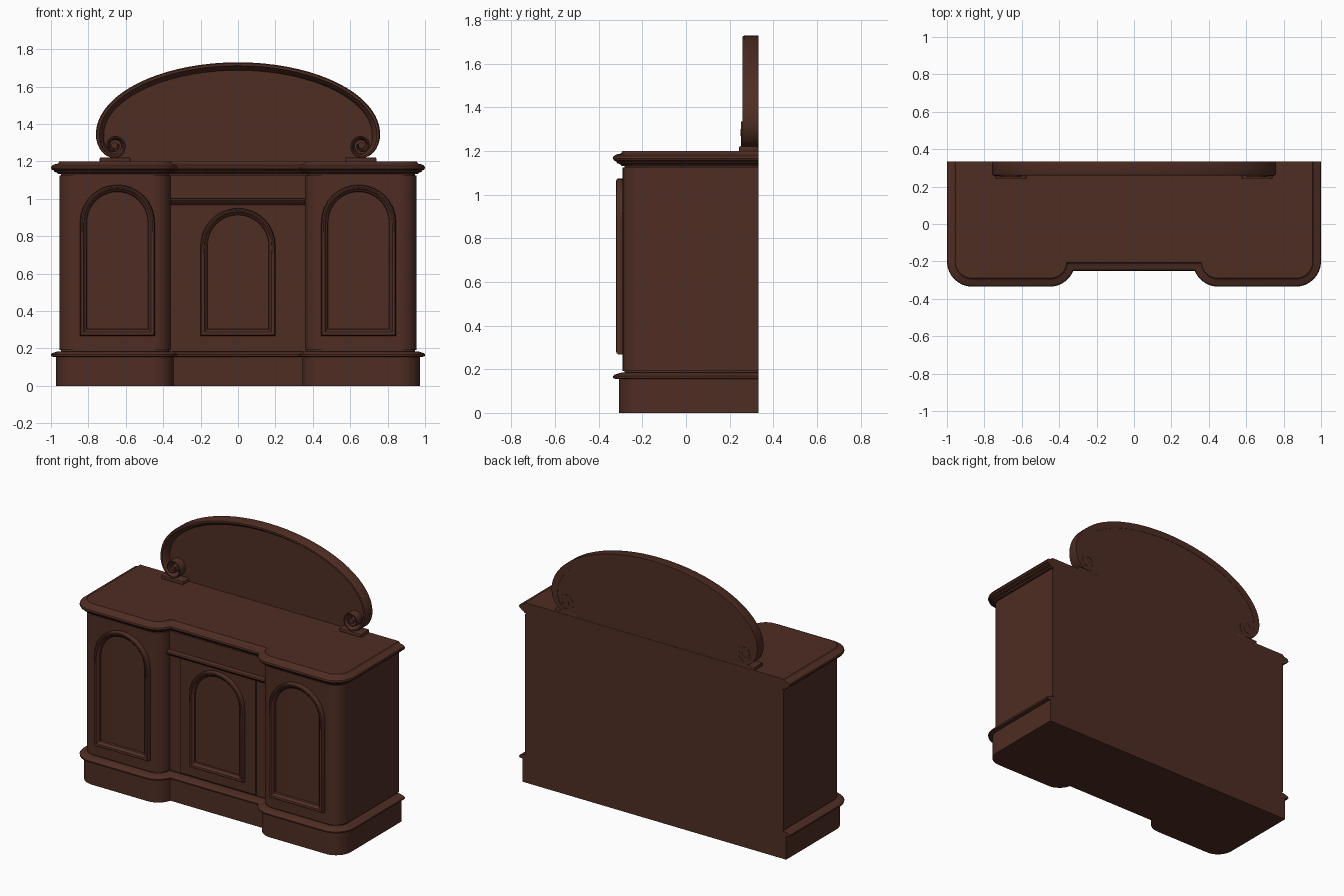
import bpy, bmesh, math
from mathutils import Vector

if "Cube" in bpy.data.objects:
    bpy.data.objects.remove(bpy.data.objects["Cube"])

wood = bpy.data.materials.new("dark mahogany")
wood.diffuse_color = (0.078, 0.026, 0.017, 1)
wood.use_nodes = True
wood.node_tree.nodes["Principled BSDF"].inputs["Base Color"].default_value = wood.diffuse_color
BACK = 0.333


def finish(name, bm, angle=35):
    bmesh.ops.recalc_face_normals(bm, faces=bm.faces)
    me = bpy.data.meshes.new(name)
    bm.to_mesh(me)
    bm.free()
    ob = bpy.data.objects.new(name, me)
    bpy.context.collection.objects.link(ob)
    me.materials.append(wood)
    bpy.ops.object.select_all(action='DESELECT')
    ob.select_set(True)
    bpy.context.view_layer.objects.active = ob
    bpy.ops.object.shade_smooth_by_angle(angle=math.radians(angle))
    return ob


def skin(name, rings, closed=False, angle=35):
    """Join equal-sized rings of points; cap the ends unless closed."""
    bm = bmesh.new()
    vs = [[bm.verts.new(p) for p in r] for r in rings]
    n = len(rings[0])
    for i in range(len(vs) if closed else len(vs) - 1):
        a, b = vs[i], vs[(i + 1) % len(vs)]
        for j in range(n):
            k = (j + 1) % n
            bm.faces.new((a[j], a[k], b[k], b[j]))
    if not closed:
        bm.faces.new(vs[0])
        bm.faces.new(vs[-1])
    return finish(name, bm, angle)


def plan(d, z):
    """Breakfront plan of the cabinet, grown outward by d."""
    r = 0.09 + d
    recess = -0.205 - d
    half = [(0.955 + d, BACK)]
    for i in range(9):                                  # outer rounded corner
        a = -math.pi / 2 * i / 8
        half.append((0.865 + r * math.cos(a), -0.2 + r * math.sin(a)))
    end = math.asin((recess + 0.2) / r)
    for i in range(9):                                  # inner rounded corner
        a = -math.pi / 2 + (math.pi / 2 + end) * i / 8
        half.append((0.45 - r * math.cos(a), -0.2 + r * math.sin(a)))
    full = half + [(-x, y) for x, y in reversed(half)]
    return [(x, y, z) for x, y in full]


def tiers(name, levels):
    return skin(name, [plan(d, z) for z, d in levels])


def sweep(name, path, profile, y0, closed, widths=None, depths=None, side=1):
    """Sweep (inward, forward) profile along an xz path with mitred corners."""
    rings, n = [], len(path)
    P = [Vector(p) for p in path]
    for i, p in enumerate(P):
        a = (p - P[i - 1]) if (closed or i > 0) else P[1] - p
        b = (P[(i + 1) % n] - p) if (closed or i < n - 1) else a
        a, b = a.normalized(), b.normalized()
        na, nb = Vector((-a.y, a.x)), Vector((-b.y, b.x))
        m = (na + nb).normalized()
        m *= side / max(0.5, m.dot(na))
        w = widths[i] if widths else 1
        f = depths[i] if depths else 1
        rings.append([(p.x + m.x * u * w, y0 - v * f, p.y + m.y * u * w)
                      for u, v in profile])
    return skin(name, rings, closed)


def box(name, x0, x1, y0, y1, z0, z1, bevel=0.0):
    bm = bmesh.new()
    bmesh.ops.create_cube(bm, size=1)
    for v in bm.verts:
        v.co = ((x0 + x1) / 2 + v.co.x * (x1 - x0), (y0 + y1) / 2 + v.co.y * (y1 - y0),
                (z0 + z1) / 2 + v.co.z * (z1 - z0))
    if bevel:
        bmesh.ops.bevel(bm, geom=bm.edges[:], offset=bevel, segments=2,
                        affect='EDGES', profile=0.5)
    return finish(name, bm)


# cabinet: plinth, plinth moulding, carcass, worktop
tiers("plinth", [(0, 0.018), (0.155, 0.018)])
tiers("plinth_moulding", [(0.155, 0.03), (0.158, 0.043), (0.168, 0.045), (0.175, 0.038),
                          (0.181, 0.02), (0.185, 0.004)])
tiers("carcass", [(0.185, -0.008), (0.192, -0.008), (0.192, 0), (1.125, 0),
                  (1.125, -0.008), (1.133, -0.008)])
tiers("worktop", [(1.132, 0.006), (1.14, 0.012), (1.144, 0.026), (1.152, 0.03), (1.156, 0.04),
                  (1.166, 0.045), (1.176, 0.042), (1.184, 0.03), (1.187, 0.012),
                  (1.192, 0.005), (1.2, 0)])

# centre section: door leaf, drawer front and the moulding between
box("centre_door", -0.28, 0.28, -0.213, -0.19, 0.2, 0.97)
box("drawer_front", -0.357, 0.357, -0.212, -0.19, 1.0, 1.128)
skin("drawer_moulding", [[(x, y, z) for y, z in
     [(-0.19, 0.965), (-0.218, 0.967), (-0.226, 0.977), (-0.238, 0.983),
      (-0.242, 0.99), (-0.238, 0.998), (-0.225, 1.003), (-0.19, 1.003)]]
     for x in (-0.358, 0.358)])


# arched door frames
def door_frame(name, cx, top, y):
    r, z0 = 0.2, 0.268
    path = [(cx - r, z0), (cx + r, z0)]
    path += [(cx + r * math.cos(math.pi * i / 16), top - r + r * math.sin(math.pi * i / 16))
             for i in range(17)]
    prof = [(0, -0.004), (0, 0.02), (0.005, 0.028), (0.012, 0.03), (0.02, 0.027),
            (0.025, 0.018), (0.034, 0.012), (0.038, -0.004)]
    sweep(name, path, prof, y, True)


door_frame("left_door_frame", -0.645, 1.075, -0.29)
door_frame("right_door_frame", 0.645, 1.075, -0.29)
door_frame("centre_door_frame", 0, 0.95, -0.21)

# arched backboard: half outline runs from the crown down to the scroll
CX, CZ = 0.66, 1.285
arch = [(0.76 * math.sin(math.pi / 2 * i / 18), 1.345 + 0.385 * math.cos(math.pi / 2 * i / 18))
        for i in range(19)]
arch += [(CX + 0.10 * math.cos(math.pi / 2 * i / 7), 1.345 - 0.127 * math.sin(math.pi / 2 * i / 7))
         for i in range(1, 8)]
scroll, N = [], 30
for i in range(1, N + 1):
    t = i / N
    a = -math.pi / 2 - t * math.radians(480)
    r = 0.067 - 0.043 * t
    scroll.append((CX + r * math.cos(a), CZ + r * math.sin(a)))
half = arch + scroll
hw = [0.045] * 19 + [0.045 - 0.022 * i / 7 for i in range(1, 8)] + \
     [0.023 - 0.007 * i / N for i in range(1, N + 1)]
hd = [1.0] * 19 + [1 + 0.12 * i / 7 for i in range(1, 8)] + [1.12] * N
path = [(-x, z) for x, z in reversed(half)] + half[1:]
rim = [(0, 0), (0, 0.064), (0.12, 0.073), (0.4, 0.073), (0.6, 0.06), (0.85, 0.045), (1, 0.02), (1, 0)]
sweep("backboard_rim", path, rim, BACK, False, hw[::-1] + hw[1:], hd[::-1] + hd[1:], side=-1)

# flat backboard panel inside the rim
inner = [(x * 0.98, 1.345 + (z - 1.345) * 0.97) for x, z in arch] + [(0.62, 1.199)]
outline = [(-x, z) for x, z in reversed(inner)] + inner[1:]
skin("backboard_panel", [[(x, y, z) for x, z in outline] for y in (0.305, 0.331)])

# scroll eyes and feet
for s, side in ((-1, "left"), (1, "right")):
    ring = [(s * CX + 0.017 * math.cos(math.tau * i / 14), CZ + 0.017 * math.sin(math.tau * i / 14))
            for i in range(14)]
    skin(side + "_scroll_eye", [[(x, y, z) for x, z in ring] for y in (0.25, 0.32)])
    x0, x1 = sorted((s * 0.575, s * 0.74))
    box(side + "_scroll_foot", x0, x1, 0.242, BACK, 1.195, 1.222, 0.008)
